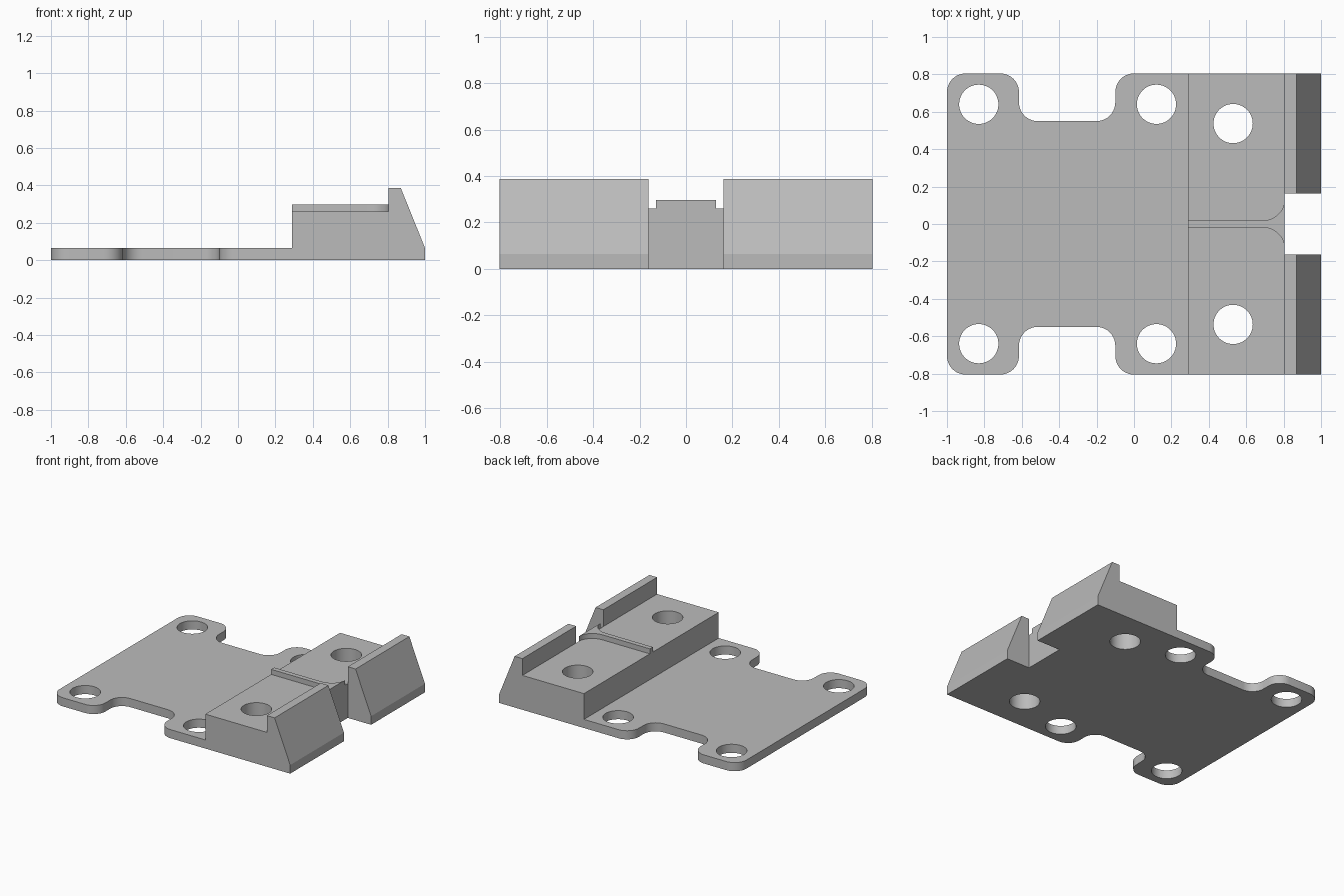
import bpy, bmesh
from math import sin, cos, pi
from mathutils import Vector

cube = bpy.data.objects.get("Cube")
if cube:
    bpy.data.objects.remove(cube, do_unlink=True)

HALF_W = 0.805       # half width across y
PLATE_T = 0.065      # plate thickness
BLOCK_X = 0.29       # where the raised block starts
SHELF_X = 0.805      # where the stop wall starts
SHELF_Z = 0.26
HOLE_R = 0.105

grey = bpy.data.materials.new("plain grey")
grey.use_nodes = True
colour = (0.5, 0.5, 0.5, 1)
grey.diffuse_color = colour
grey.node_tree.nodes["Principled BSDF"].inputs["Base Color"].default_value = colour


def prism(name, outline, offset):
    """Extrude a closed 3D outline along an offset vector."""
    bm = bmesh.new()
    face = bm.faces.new([bm.verts.new(p) for p in outline])
    result = bmesh.ops.extrude_face_region(bm, geom=[face], use_keep_orig=True)
    moved = [v for v in result["geom"] if isinstance(v, bmesh.types.BMVert)]
    bmesh.ops.translate(bm, verts=moved, vec=offset)
    bmesh.ops.recalc_face_normals(bm, faces=bm.faces)
    mesh = bpy.data.meshes.new(name)
    bm.to_mesh(mesh)
    bm.free()
    mesh.materials.append(grey)
    obj = bpy.data.objects.new(name, mesh)
    bpy.context.collection.objects.link(obj)
    return obj


def rounded(corners, steps=10):
    """Round the right-angled corners given as (x, y, radius)."""
    points = []
    for i, (x, y, r) in enumerate(corners):
        p = Vector((x, y, 0))
        if r == 0:
            points.append(p)
            continue
        before = (Vector((*corners[i - 1][:2], 0)) - p).normalized()
        after = (Vector((*corners[(i + 1) % len(corners)][:2], 0)) - p).normalized()
        centre = p + (before + after) * r
        for k in range(steps + 1):
            t = pi / 2 * k / steps
            points.append(centre - after * r * cos(t) - before * r * sin(t))
    return points


def cut(obj, cutter):
    mod = obj.modifiers.new("cut", "BOOLEAN")
    mod.operation = "DIFFERENCE"
    mod.solver = "EXACT"
    mod.object = cutter
    bpy.context.view_layer.objects.active = obj
    bpy.ops.object.modifier_apply(modifier=mod.name)
    bpy.data.objects.remove(cutter, do_unlink=True)


def drill(obj, x, y):
    ring = [(x + HOLE_R * cos(a * pi / 24), y + HOLE_R * sin(a * pi / 24), -0.1)
            for a in range(48)]
    cut(obj, prism("hole_cutter", ring, (0, 0, 0.6)))


# Mounting plate with rounded tabs and side recesses
half = [(BLOCK_X, HALF_W, 0), (-0.1, HALF_W, 0.1), (-0.1, 0.55, 0.1),
        (-0.615, 0.55, 0.1), (-0.615, HALF_W, 0.1), (-1, HALF_W, 0.1)]
mirrored = [(x, -y, r) for x, y, r in reversed(half)]
plate = prism("mounting_plate", rounded(half + mirrored), (0, 0, PLATE_T))

# Raised block with stop wall and sloped end
profile = [(BLOCK_X, 0), (1, 0), (1, PLATE_T), (0.87, 0.387), (SHELF_X, 0.387),
           (SHELF_X, SHELF_Z), (BLOCK_X, SHELF_Z)]
block = prism("raised_block", [(x, -HALF_W, z) for x, z in profile],
              (0, 2 * HALF_W, 0))

# Central gap through the stop wall
gap = [(SHELF_X, -0.162, -0.1), (1.1, -0.162, -0.1),
       (1.1, 0.162, -0.1), (SHELF_X, 0.162, -0.1)]
cut(block, prism("gap_cutter", gap, (0, 0, 0.7)))

# Screw holes
for side in (-1, 1):
    drill(plate, -0.83, side * 0.64)
    drill(plate, 0.12, side * 0.64)
    drill(block, 0.53, side * 0.537)

# Thin rib on the shelf, flaring toward the gap
edge = [(BLOCK_X, 0.018)]
for k in range(13):
    t = pi / 2 * k / 12
    edge.append((0.685 + 0.12 * sin(t), 0.13 - 0.112 * cos(t)))
outline = edge + [(x, -y) for x, y in reversed(edge)]
rib = prism("flared_rib", [(x, y, SHELF_Z) for x, y in outline], (0, 0, 0.038))

# Smooth the curved walls, keep edges sharp
bpy.ops.object.select_all(action="DESELECT")
for obj in (plate, block, rib):
    obj.select_set(True)
bpy.context.view_layer.objects.active = plate
bpy.ops.object.shade_smooth_by_angle(angle=pi / 9)
